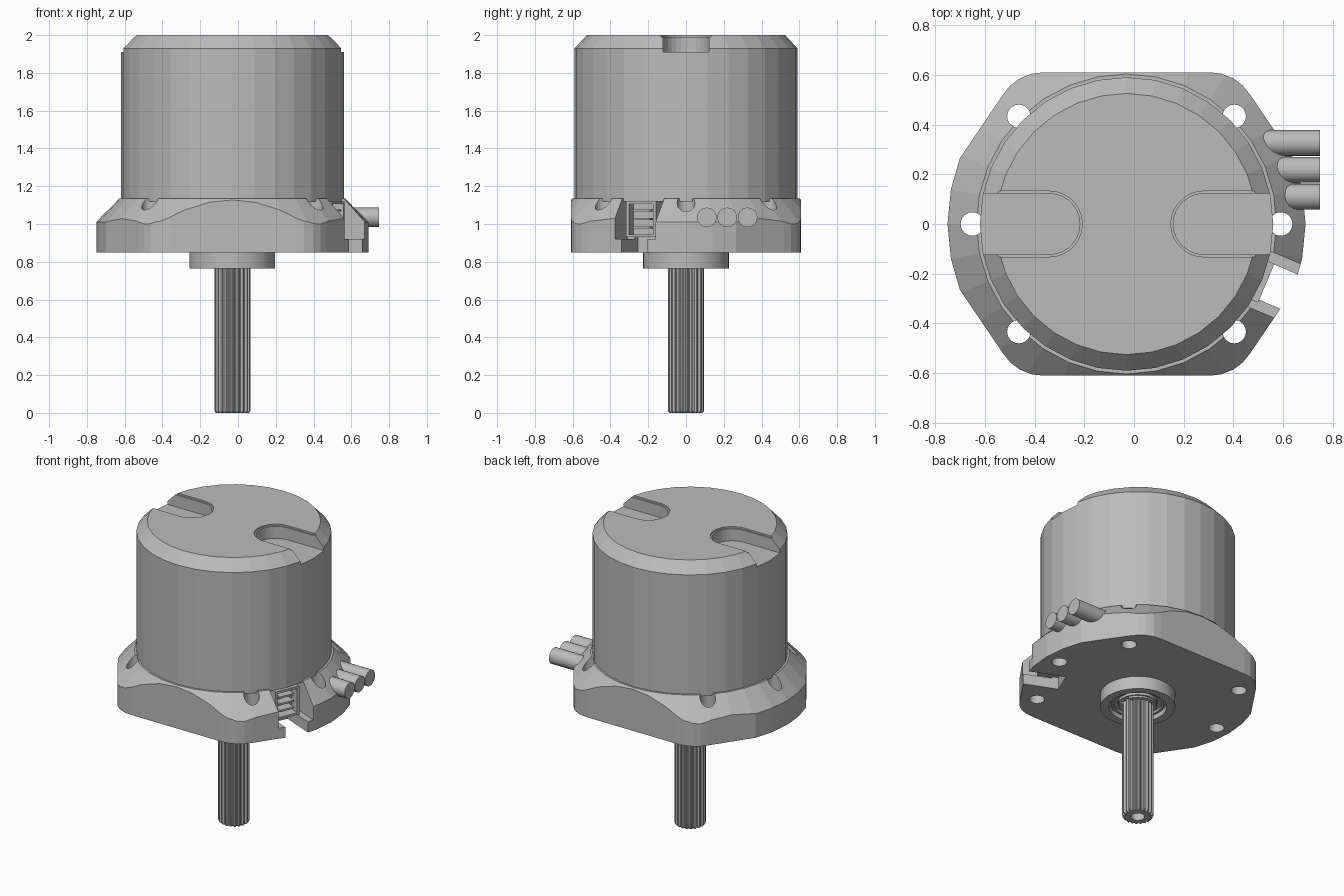
import bpy, bmesh, math
from mathutils import Matrix

if "Cube" in bpy.data.objects:
    bpy.data.objects.remove(bpy.data.objects["Cube"])

CX = -0.03                      # main axis position in x
SIDES = 32

metal = bpy.data.materials.new("plain_grey")
metal.diffuse_color = (0.5, 0.5, 0.5, 1)
metal.use_nodes = True
metal.node_tree.nodes["Principled BSDF"].inputs["Base Color"].default_value = metal.diffuse_color


def finish(bm, name, matrix=None):
    bmesh.ops.recalc_face_normals(bm, faces=bm.faces)
    if matrix:
        bm.transform(matrix)
    mesh = bpy.data.meshes.new(name)
    bm.to_mesh(mesh)
    bm.free()
    mesh.materials.append(metal)
    obj = bpy.data.objects.new(name, mesh)
    bpy.context.collection.objects.link(obj)
    return obj


def loft(name, rings, matrix=None):
    """Skin equal-length rings of points and cap both ends."""
    bm = bmesh.new()
    loops = [[bm.verts.new(p) for p in ring] for ring in rings]
    n = len(loops[0])
    for a, b in zip(loops, loops[1:]):
        for i in range(n):
            j = (i + 1) % n
            bm.faces.new((a[i], a[j], b[j], b[i]))
    bm.faces.new(loops[0])
    bm.faces.new(loops[-1])
    return finish(bm, name, matrix or Matrix.Translation((CX, 0, 0)))


def circle(r, z, n=SIDES):
    return [(r * math.cos(2 * math.pi * i / n), r * math.sin(2 * math.pi * i / n), z)
            for i in range(n)]


def lathe(name, profile, n=SIDES, matrix=None):
    return loft(name, [circle(r, z, n) for r, z in profile], matrix)


def prism(name, outline, z0, z1):
    return loft(name, [[(x, y, z) for x, y in outline] for z in (z0, z1)])


def box(name, lo, hi, matrix=None):
    (x0, y0, z0), (x1, y1, z1) = lo, hi
    ring = [(x0, y0), (x1, y0), (x1, y1), (x0, y1)]
    return loft(name, [[(x, y, z) for x, y in ring] for z in (z0, z1)], matrix)


def boolean(obj, cutter, operation="DIFFERENCE"):
    mod = obj.modifiers.new("cut", "BOOLEAN")
    mod.object, mod.operation, mod.solver = cutter, operation, "EXACT"
    bpy.context.view_layer.objects.active = obj
    bpy.ops.object.modifier_apply(modifier=mod.name)
    bpy.data.objects.remove(cutter)


def smooth(obj):
    bpy.ops.object.select_all(action="DESELECT")
    obj.select_set(True)
    bpy.context.view_layer.objects.active = obj
    bpy.ops.object.shade_smooth_by_angle(angle=math.radians(30))


# Can with chamfered top and two round-ended slots
can = lathe("can", [(0.59, 1.12), (0.59, 1.93), (0.525, 2.0)])
for s in (-1, 1):
    for half, floor in ((0.122, 1.91), (0.132, 1.99)):      # slot, then its edge relief
        arc = [math.radians(90 + 180 * i / 14) for i in range(15)]
        outline = [(s * (0.31 + half * math.cos(a)), half * math.sin(a)) for a in arc]
        outline += [(s * 0.8, -half), (s * 0.8, half)]
        boolean(can, prism("slot_cutter", outline, floor, 2.1))

# Flange: six-sided outline trimmed by a cone on its upper side
quarter = [(0.72, 0), (0.706, 0.14), (0.67, 0.265), (0.497, 0.52),
           (0.467, 0.557), (0.43, 0.585), (0.38, 0.605), (0.33, 0.61)]
half_outline = quarter + [(-x, y) for x, y in reversed(quarter)]
outline = half_outline + [(x, -y) for x, y in reversed(half_outline[1:-1])]
flange = prism("flange", outline, 0.85, 1.3)
boolean(flange, lathe("cone_cutter", [(0.9, 0.7), (0.9, 0.82), (0.603, 1.135)]), "INTERSECT")

# Mounting holes
holes = [(0.62, 0), (-0.62, 0)] + [(x, y) for x in (-0.433, 0.433) for y in (-0.433, 0.433)]
for x, y in holes:
    boolean(flange, lathe("hole_cutter", [(0.047, 0.7), (0.047, 1.3)], 24,
                          Matrix.Translation((CX + x, y, 0))))

# Connector notch: narrow slot through the flange, wider pocket above
turn = Matrix.Translation((CX, 0, 0)) @ Matrix.Rotation(math.radians(-23), 4, "Z")
boolean(flange, box("notch_cutter", (0.48, -0.072, 0.7), (1.0, 0.082, 1.3), turn))
boolean(flange, box("pocket_cutter", (0.52, -0.115, 0.92), (1.0, 0.125, 1.3), turn))

# Connector housing, open to the outside, with pins
box("connector_back", (0.47, -0.085, 0.93), (0.545, 0.085, 1.12), turn)
for z in (0.93, 1.105):
    box("connector_shelf", (0.54, -0.085, z), (0.61, 0.085, z + 0.015), turn)
for y in (-0.085, 0.07):
    box("connector_wall", (0.54, y, 0.93), (0.61, y + 0.015, 1.12), turn)
for z in (0.975, 1.02, 1.065):
    box("connector_pin", (0.54, -0.05, z), (0.605, 0.05, z + 0.012), turn)

# Three cable stubs
for y in (0.11, 0.218, 0.326):
    along_x = Matrix.Translation((0, y, 1.035)) @ Matrix.Rotation(math.pi / 2, 4, "Y")
    smooth(lathe("cable", [(0.052, 0.46), (0.052, 0.747)], 24, along_x))

# Front boss with recess, bearing rings and retaining clip
smooth(lathe("boss", [(0.12, 0.86), (0.227, 0.86), (0.227, 0.765), (0.175, 0.765),
                      (0.175, 0.80), (0.12, 0.80), (0.12, 0.86)], 48))
smooth(lathe("bearing", [(0.08, 0.84), (0.16, 0.84), (0.16, 0.785), (0.145, 0.785),
                         (0.145, 0.81), (0.118, 0.81), (0.118, 0.785), (0.08, 0.785)], 48))
clip_angles = [math.radians(20 + 320 * i / 30) for i in range(31)]
clip = [(0.113 * math.cos(a), 0.113 * math.sin(a)) for a in clip_angles]
clip += [(0.085 * math.cos(a), 0.085 * math.sin(a)) for a in reversed(clip_angles)]
prism("retaining_clip", clip, 0.77, 0.782)

# Splined shaft with a blind centre hole
TEETH = 20


def spline(scale, z):
    pts = []
    for i in range(TEETH * 4):
        r = scale * (0.095 if i % 4 < 2 else 0.084)
        a = 2 * math.pi * i / (TEETH * 4)
        pts.append((r * math.cos(a), r * math.sin(a), z))
    return pts


loft("splined_shaft", [circle(0.042, 0.12, TEETH * 4), circle(0.042, 0, TEETH * 4),
                       spline(0.92, 0), spline(1, 0.01), spline(1, 0.85)])
